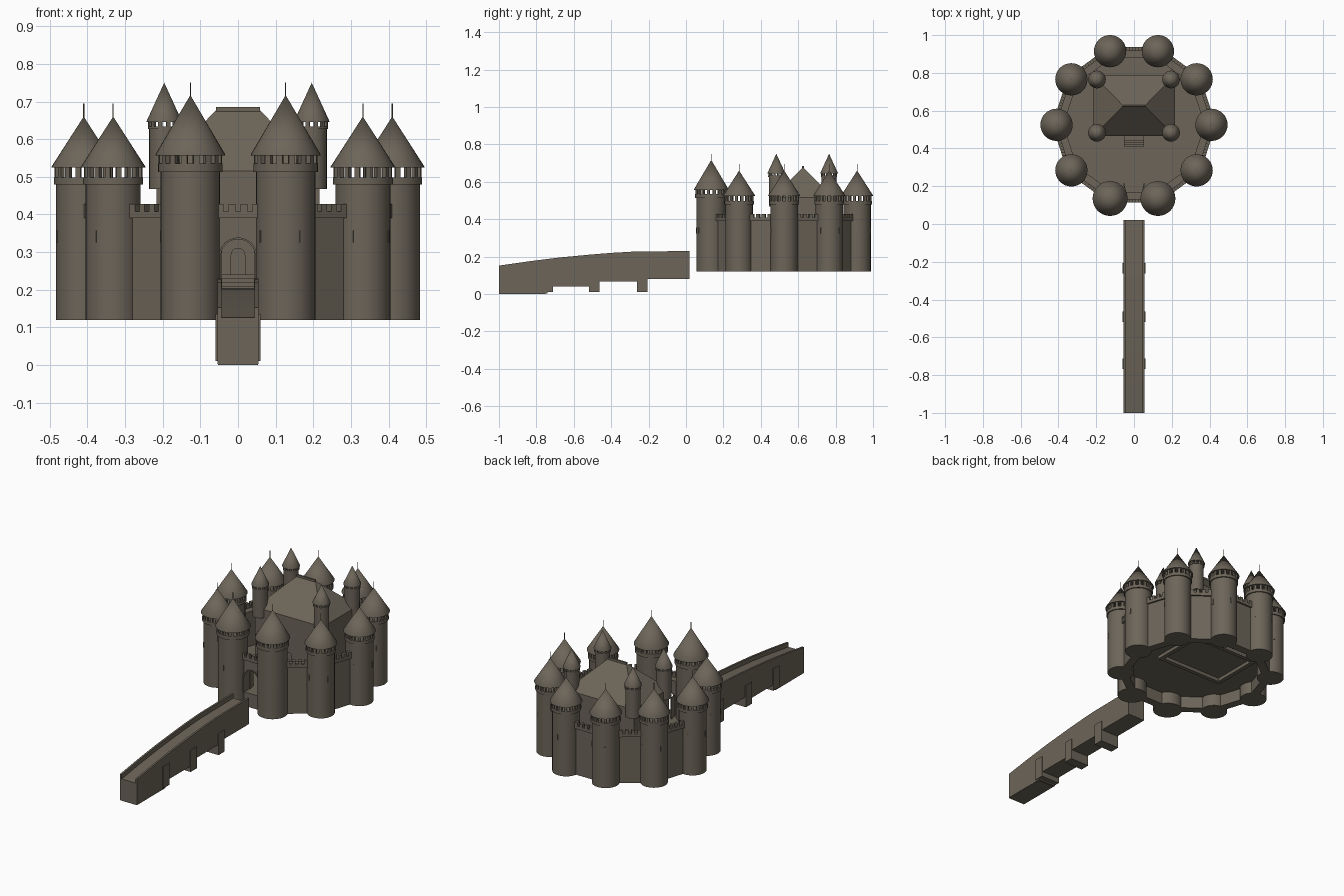
import bpy, bmesh
from math import sin, cos, pi, radians
from mathutils import Matrix, Vector

old = bpy.data.objects.get("Cube")
if old:
    bpy.data.objects.remove(old)

stone = bpy.data.materials.new("warm_grey_stone")
stone.use_nodes = True
COLOR = (0.15, 0.13, 0.10, 1)
stone.diffuse_color = COLOR
stone.node_tree.nodes["Principled BSDF"].inputs["Base Color"].default_value = COLOR

CENTRE = Vector((0, 0.525, 0))
RING = 0.41
BASE, FLOOR = 0.12, 0.20


# ---- helpers ----
def finish(name, bm, smooth=False):
    bmesh.ops.recalc_face_normals(bm, faces=bm.faces)
    mesh = bpy.data.meshes.new(name)
    bm.to_mesh(mesh)
    bm.free()
    mesh.materials.append(stone)
    ob = bpy.data.objects.new(name, mesh)
    bpy.context.collection.objects.link(ob)
    if smooth:
        bpy.ops.object.select_all(action='DESELECT')
        bpy.context.view_layer.objects.active = ob
        ob.select_set(True)
        bpy.ops.object.shade_smooth_by_angle(angle=radians(35))
    return ob


def box(bm, x, y, z, m=Matrix()):
    """Box given by its x, y and z ranges, placed by matrix m."""
    size = Matrix.Diagonal((x[1] - x[0], y[1] - y[0], z[1] - z[0], 1))
    mid = Vector((sum(x) / 2, sum(y) / 2, sum(z) / 2))
    bmesh.ops.create_cube(bm, size=1, matrix=m @ Matrix.Translation(mid) @ size)


def lathe(bm, profile, at, n=32):
    """Spin (radius, height) points round a vertical axis."""
    rings = []
    for r, z in profile:
        if r == 0:
            rings.append([bm.verts.new((at[0], at[1], z))] * n)
        else:
            rings.append([bm.verts.new((at[0] + r * cos(2 * pi * i / n),
                                        at[1] + r * sin(2 * pi * i / n), z)) for i in range(n)])
    for a, b in zip(rings, rings[1:]):
        for i in range(n):
            j = (i + 1) % n
            bm.faces.new(list(dict.fromkeys((a[i], a[j], b[j], b[i]))))


def prism(bm, points, to3d, depth):
    """Extrude a flat outline along the depth vector."""
    face = bm.faces.new([bm.verts.new(to3d(*p)) for p in points])
    out = bmesh.ops.extrude_face_region(bm, geom=[face])
    bmesh.ops.translate(bm, vec=depth,
                        verts=[v for v in out["geom"] if isinstance(v, bmesh.types.BMVert)])


def turned(at, angle):
    return Matrix.Translation((at[0], at[1], 0)) @ Matrix.Rotation(angle, 4, 'Z')


def tower(name, at, r, bottom, top, band, gap, tip, posts, facing=0, finial=0):
    """Round tower with a windowed gallery and a cone roof."""
    sill, head = top + band, top + band + gap
    wide = r * 1.09
    bm = bmesh.new()
    lathe(bm, [(0, bottom), (r, bottom), (r, top), (wide, top),
               (wide, sill), (0, sill)], at)
    eave = r * 1.17
    lathe(bm, [(0, head), (eave, head), (eave, head + 0.003), (0, tip)], at)
    if finial:
        lathe(bm, [(0, tip - 0.02), (0.0015, tip - 0.02),
                   (0.0015, finial), (0, finial)], at, 8)
    finish(name, bm, True)
    bm = bmesh.new()
    half = pi * r / posts * 0.5
    for i in range(posts):
        box(bm, (r * 0.9, r * 1.07), (-half, half), (sill, head),
            turned(at, 2 * pi * (i + 0.5) / posts))
    finish(name + "_gallery_posts", bm)
    if finial:
        bm = bmesh.new()
        for k in range(4):
            box(bm, (r - 0.004, r + 0.002), (-0.004, 0.004), (0.325, 0.357),
                turned(at, facing + radians(13) + k * pi / 2))
        finish(name + "_arrow_slits", bm)


def arch(half, low, spring, n=12):
    """Arch outline from bottom left over the top to bottom right."""
    curve = [(-half * cos(pi * i / n), spring + half * sin(pi * i / n)) for i in range(n + 1)]
    return [(-half, low)] + curve + [(half, low)]


# ---- ring of ten towers; the two beside the gate are taller ----
for k in range(10):
    a = 2 * pi * k / 10
    at = CENTRE + RING * Vector((cos(a), sin(a), 0))
    if k in (7, 8):
        tower(f"gate_tower_{k}", at, 0.079, BASE, 0.513, 0.022, 0.022, 0.717, 16, a, 0.75)
    else:
        tower(f"ring_tower_{k}", at, 0.073, BASE, 0.48, 0.018, 0.026, 0.66, 16, a, 0.695)

# ---- curtain walls with ledge and battlements ----
IN, OUT, HALF = 0.355, 0.402, 0.126
for k in range(10):
    m = turned(CENTRE, 2 * pi * (k + 0.5) / 10)
    bm = bmesh.new()
    if k != 7:
        box(bm, (IN, OUT), (-HALF, HALF), (BASE, 0.39), m)
    box(bm, (IN, OUT + 0.01), (-HALF, HALF), (0.39, 0.40), m)
    box(bm, (OUT - 0.01, OUT + 0.01), (-HALF, HALF), (0.40, 0.408), m)
    for i in range(6):
        y = (i - 2.5) * 0.032
        box(bm, (OUT - 0.01, OUT + 0.01), (y - 0.009, y + 0.009), (0.408, 0.428), m)
    finish(f"curtain_wall_{k}", bm)

# ---- gate in the front wall ----
front = CENTRE.y - OUT
bm = bmesh.new()
box(bm, (-HALF, HALF), (front, front + OUT - IN), (BASE, FLOOR))
outline = arch(0.046, FLOOR, 0.288)
prism(bm, outline + [(HALF, FLOOR), (HALF, 0.39), (-HALF, 0.39), (-HALF, FLOOR)],
      lambda x, z: (x, front, z), Vector((0, OUT - IN, 0)))
finish("gate_wall", bm)
bm = bmesh.new()
prism(bm, arch(0.051, FLOOR, 0.288) + arch(0.046, FLOOR, 0.288)[::-1],
      lambda x, z: (x, front - 0.005, z), Vector((0, 0.01, 0)))
finish("gate_arch_trim", bm)
bm = bmesh.new()
for s in (-1, 1):
    m = turned((s * 0.045, front + OUT - IN), s * radians(-12))
    box(bm, (-0.003, 0.003), (0, 0.045), (FLOOR, 0.32), m)
finish("gate_doors", bm)

# ---- courtyard floor ----
bm = bmesh.new()
ring = [(0.39 * cos(2 * pi * i / 10), 0.39 * sin(2 * pi * i / 10)) for i in range(10)]
prism(bm, ring, lambda x, y: (x, y + CENTRE.y, FLOOR - 0.01), Vector((0, 0, 0.01)))
finish("courtyard_floor", bm)

# ---- keep ----
KX, KY0, KY1, EAVE, RIDGE = 0.217, 0.465, 0.787, 0.515, 0.678
mid = (KY0 + KY1) / 2
bm = bmesh.new()
box(bm, (-KX, KX), (KY0 + 0.012, KY1), (FLOOR, EAVE))
prism(bm, arch(0.018, 0.24, 0.292) + [(KX, 0.24), (KX, EAVE), (-KX, EAVE), (-KX, 0.24)],
      lambda x, z: (x, KY0, z), Vector((0, 0.012, 0)))
finish("keep_walls", bm)
bm = bmesh.new()
eaves = [bm.verts.new((x, y, EAVE)) for x, y in ((-KX, KY0), (KX, KY0), (KX, KY1), (-KX, KY1))]
left, right = [bm.verts.new((s * 0.057, mid, RIDGE)) for s in (-1, 1)]
a, b, c, d = eaves
for f in ((a, b, right, left), (b, c, right), (c, d, left, right), (d, a, left), (d, c, b, a)):
    bm.faces.new(f)
box(bm, (-0.059, 0.059), (mid - 0.005, mid + 0.005), (RIDGE - 0.012, 0.685))
finish("keep_roof", bm)

# frame under the keep
bm = bmesh.new()
low = (FLOOR - 0.03, FLOOR - 0.01)
for s in (-1, 1):
    x = s * (KX - 0.012)
    y = mid + s * (KY1 - mid - 0.012)
    box(bm, (x - 0.012, x + 0.012), (KY0, KY1), low)
    box(bm, (-KX + 0.024, KX - 0.024), (y - 0.012, y + 0.012), low)
finish("keep_footing", bm)

# porch steps
bm = bmesh.new()
for i in range(4):
    box(bm, (-0.052, 0.052), (KY0 - 0.055 + i * 0.011, KY0), (FLOOR + i * 0.01, FLOOR + (i + 1) * 0.01))
finish("keep_steps", bm)

# corner turrets
for sx in (-1, 1):
    for y in (0.483, 0.765):
        side = ("left" if sx > 0 else "right") + ("_front" if y < mid else "_back")
        tower("turret_" + side, (sx * 0.196, y), 0.04, 0.467, 0.627, 0.007, 0.011, 0.75, 12)

# ---- bridge: arched deck, side parapets and piers ----
rise = [(-1, 0.152), (-0.84, 0.175), (-0.68, 0.195), (-0.5, 0.212),
        (-0.4, 0.22), (-0.28, 0.227), (0.02, 0.23)]
under = [(0.02, 0.08), (-0.235, 0.08), (-0.235, 0.067), (-0.49, 0.067),
         (-0.49, 0.04), (-0.74, 0.04), (-0.74, 0.002), (-1, 0.002)]
bm = bmesh.new()
prism(bm, [(y, z - 0.026) for y, z in rise] + under,
      lambda y, z: (-0.044, y, z), Vector((0.088, 0, 0)))
finish("bridge_deck", bm)
bm = bmesh.new()
for x in (-0.055, 0.044):
    prism(bm, rise + under, lambda y, z: (x, y, z), Vector((0.011, 0, 0)))
finish("bridge_parapets", bm)
bm = bmesh.new()
for y in (-0.74, -0.49, -0.235):
    box(bm, (-0.06, 0.06), (y - 0.028, y + 0.028), (0.01, 0.135))
box(bm, (-0.053, 0.053), (-1, -0.75), (0, 0.01))
finish("bridge_piers", bm)
